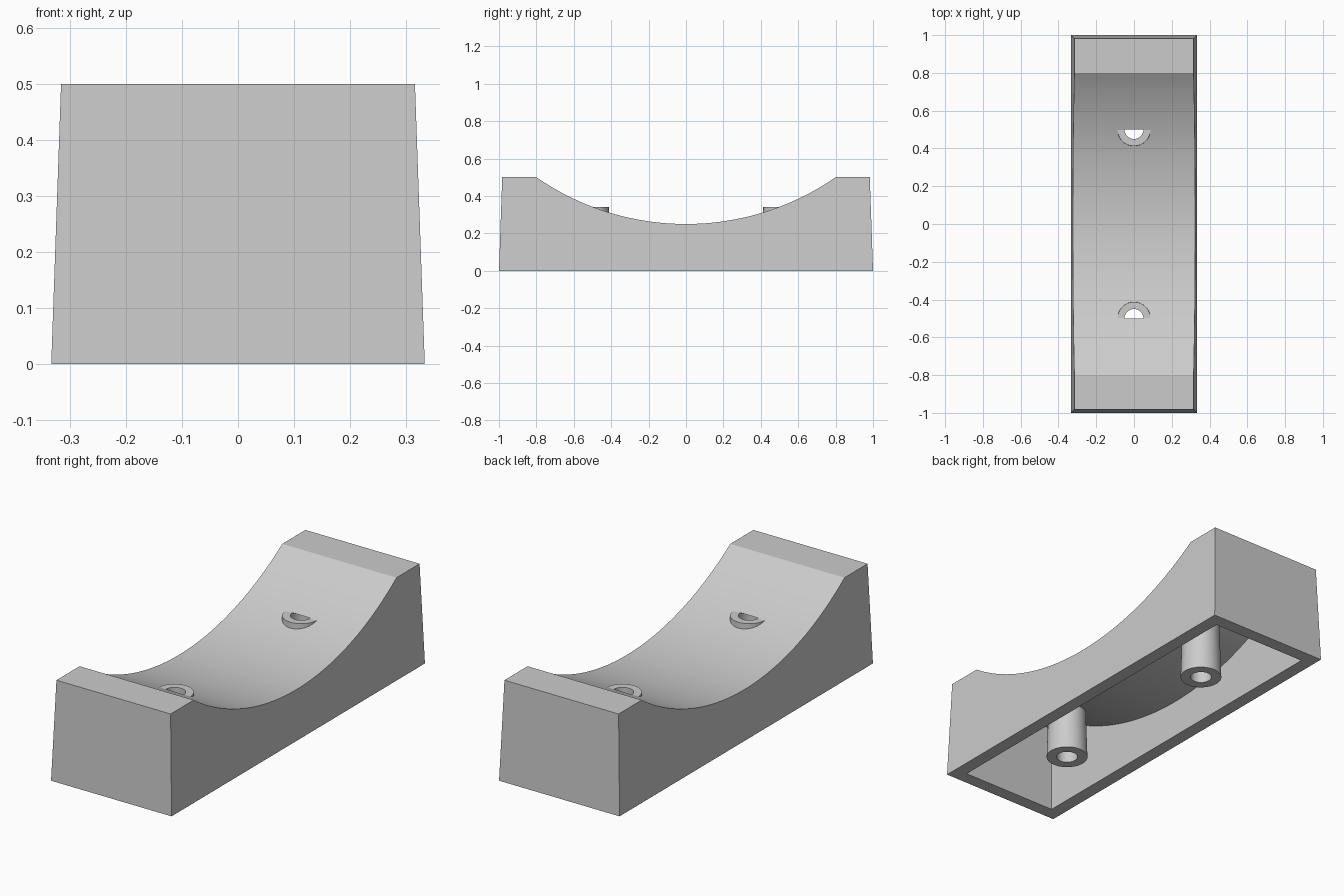
import bpy, bmesh
from math import sqrt, asin, sin, cos, radians

if "Cube" in bpy.data.objects:
    bpy.data.objects.remove(bpy.data.objects["Cube"])

HEIGHT, WALL, DRAFT = 0.5, 0.067, 0.035
HALF_X, HALF_Y = 0.333, 1.0
RADIUS, AXIS_Z = 1.405, 1.655      # saddle arc
BOSS_Y = 0.5
BOSS_TOP = AXIS_Z - sqrt(RADIUS ** 2 - BOSS_Y ** 2)

grey = bpy.data.materials.new("light grey")
grey.use_nodes = True
grey.diffuse_color = (0.6, 0.6, 0.6, 1)
grey.node_tree.nodes["Principled BSDF"].inputs["Base Color"].default_value = grey.diffuse_color


def make_object(name, bm):
    bmesh.ops.recalc_face_normals(bm, faces=bm.faces[:])
    mesh = bpy.data.meshes.new(name)
    bm.to_mesh(mesh)
    bm.free()
    mesh.materials.append(grey)
    obj = bpy.data.objects.new(name, mesh)
    bpy.context.collection.objects.link(obj)
    return obj


def saddle_block(name, inset, bottom):
    """Drafted block with a concave top, shrunk inward by inset."""
    top, radius = HEIGHT - inset, RADIUS + inset
    edge = asin(sqrt(radius ** 2 - (AXIS_Z - top) ** 2) / radius)
    steps = 64
    angles = [edge * (2 * i / steps - 1) for i in range(steps + 1)]
    arc = [(radius * sin(a), AXIS_Z - radius * cos(a)) for a in angles]
    end_low = HALF_Y - inset - DRAFT * bottom
    end_top = HALF_Y - inset - DRAFT * top
    profile = [(-end_low, bottom), (-end_top, top)] + arc + [(end_top, top), (end_low, bottom)]
    bm = bmesh.new()
    sides = [[bm.verts.new((s * (HALF_X - inset - DRAFT * z), y, z)) for y, z in profile]
             for s in (-1, 1)]
    for side in sides:
        bm.faces.new(side)
    left, right = sides
    for i in range(len(profile)):
        j = (i + 1) % len(profile)
        bm.faces.new((left[i], left[j], right[j], right[i]))
    return make_object(name, bm)


def cylinder(name, y, r_low, r_top, low, top):
    bm = bmesh.new()
    bmesh.ops.create_cone(bm, cap_ends=True, segments=48, radius1=r_low, radius2=r_top,
                          depth=top - low)
    bmesh.ops.translate(bm, verts=bm.verts[:], vec=(0, y, (low + top) / 2))
    return make_object(name, bm)


def combine(target, tool, operation):
    mod = target.modifiers.new(operation, "BOOLEAN")
    mod.operation, mod.object, mod.solver = operation, tool, "EXACT"
    bpy.context.view_layer.objects.active = target
    bpy.ops.object.modifier_apply(modifier=mod.name)
    bpy.data.objects.remove(tool)


# Hollow block, open underneath
body = saddle_block("saddle_block", 0, 0)
combine(body, saddle_block("cavity", WALL, -0.1), "DIFFERENCE")

# Tapered screw bosses and their bores
for y in (-BOSS_Y, BOSS_Y):
    combine(body, cylinder("boss", y, 0.098, 0.087, 0, BOSS_TOP - 0.001), "UNION")
    combine(body, cylinder("bore", y, 0.05, 0.05, -0.1, BOSS_TOP), "DIFFERENCE")

# Smooth curved areas, crisp edges
bpy.ops.object.select_all(action="DESELECT")
body.select_set(True)
bpy.context.view_layer.objects.active = body
bpy.ops.object.shade_smooth_by_angle(angle=radians(20))
